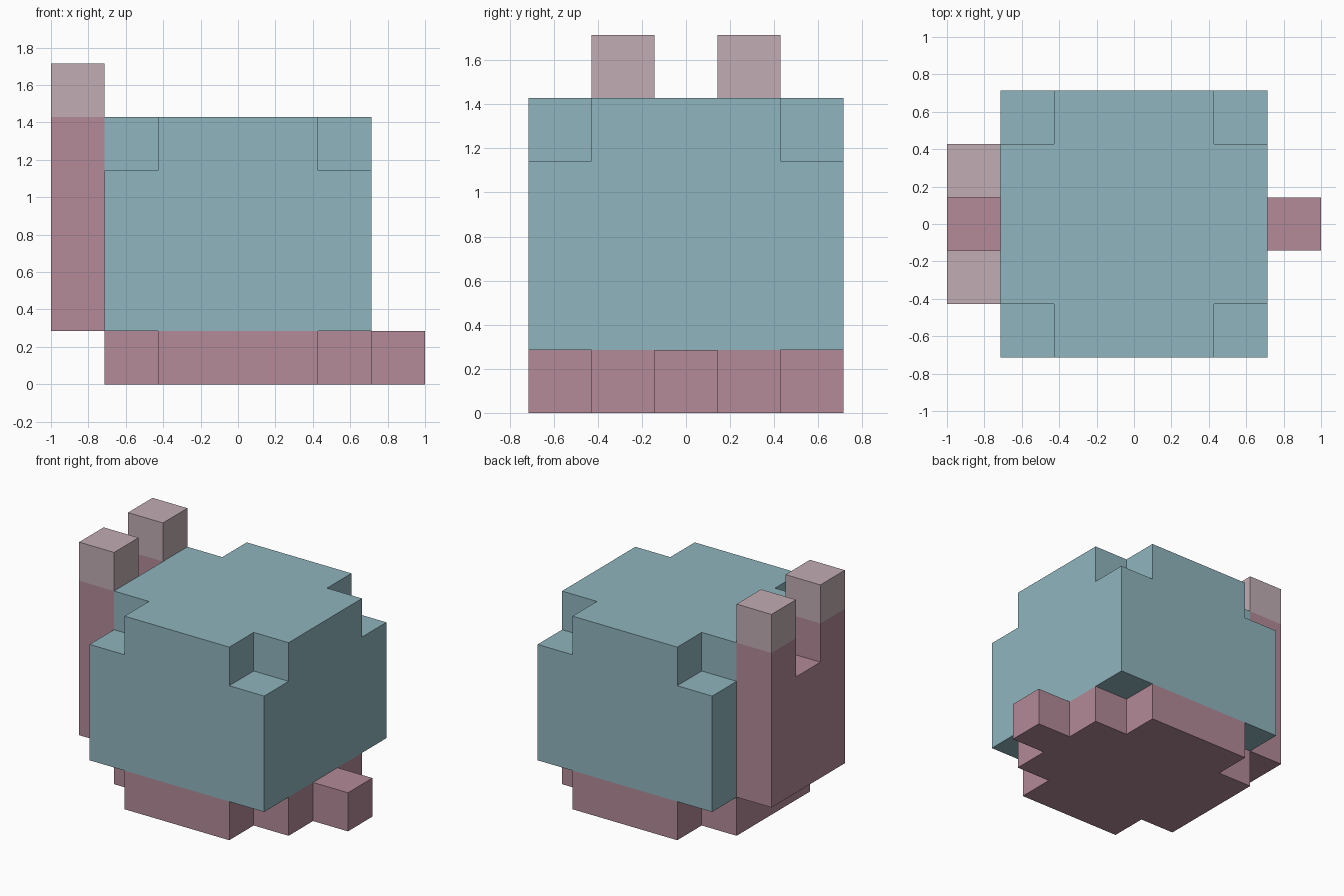
import bpy, bmesh, math
from mathutils import Vector
from itertools import product

if "Cube" in bpy.data.objects:
    bpy.data.objects.remove(bpy.data.objects["Cube"])

U = 2 / 7  # edge of one cube cell


def make_material(name, rgb):
    m = bpy.data.materials.new(name)
    lin = [((c / 255 + 0.055) / 1.055) ** 2.4 for c in rgb]
    m.diffuse_color = (*lin, 1)
    m.use_nodes = True
    m.node_tree.nodes["Principled BSDF"].inputs["Base Color"].default_value = m.diffuse_color
    return m


materials = [make_material("teal", (143, 181, 190)),
             make_material("dusty pink", (179, 138, 152)),
             make_material("pale pink", (193, 173, 179))]
TEAL, PINK, PALE = range(3)


def cells(xs, ys, zs):
    return set(product(xs, ys, zs))


# Body: a 5x5x5 block with its eight corner cells missing
body = cells(range(-2, 3), range(-2, 3), range(5)) - cells((-2, 2), (-2, 2), (0, 4))
# Forked back panel: a slab with two prongs
panel = cells([-3], range(-1, 2), range(1, 4)) | cells([-3], (-1, 1), (4, 5))
# Single block sticking out at the bottom
foot = cells([3], [0], [0])
solid = body | panel | foot


def build(name, part, colour):
    """Make the exposed faces of the cells, coloured by height level."""
    bm = bmesh.new()
    for c in part:
        centre = Vector((c[0], c[1], c[2] + 0.5))
        for axis in range(3):
            for sign in (-1, 1):
                n = Vector((0, 0, 0))
                n[axis] = sign
                if tuple(c[i] + int(n[i]) for i in range(3)) in solid:
                    continue
                a = Vector((0, 0, 0))
                a[(axis + 1) % 3] = 0.5
                b = n.cross(a)
                corners = (-a - b, a - b, a + b, b - a)
                f = bm.faces.new([bm.verts.new((centre + n / 2 + k) * U) for k in corners])
                f.material_index = colour(c[2])
    bmesh.ops.remove_doubles(bm, verts=bm.verts, dist=1e-4)
    # Merge flat areas of one colour
    bmesh.ops.dissolve_limit(bm, angle_limit=math.radians(1), verts=bm.verts,
                             edges=bm.edges, delimit={'MATERIAL'})
    mesh = bpy.data.meshes.new(name)
    bm.to_mesh(mesh)
    bm.free()
    for m in materials:
        mesh.materials.append(m)
    bpy.context.collection.objects.link(bpy.data.objects.new(name, mesh))


build("body", body, lambda z: PINK if z == 0 else TEAL)
build("forked_panel", panel, lambda z: PALE if z == 5 else PINK)
build("foot", foot, lambda z: PINK)
